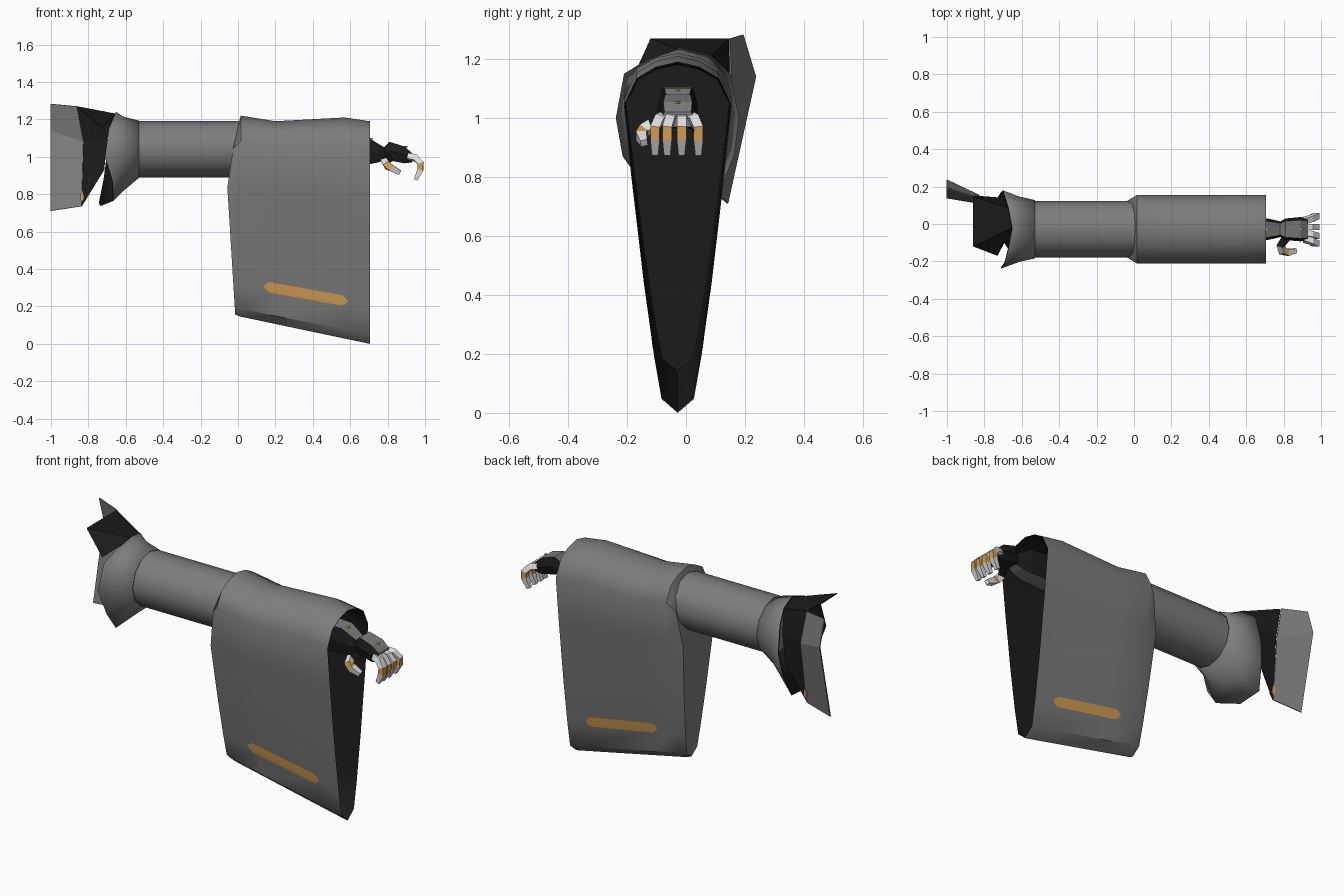
import bpy, bmesh, math
from mathutils import Vector
from mathutils.bvhtree import BVHTree

if "Cube" in bpy.data.objects:
    bpy.data.objects.remove(bpy.data.objects["Cube"])


def mat(name, r, g, b):
    m = bpy.data.materials.new(name)
    m.diffuse_color = (r, g, b, 1)
    m.use_nodes = True
    m.node_tree.nodes["Principled BSDF"].inputs["Base Color"].default_value = m.diffuse_color
    return m


GREY = mat("cloth_grey", 0.205, 0.205, 0.205)
BLACK = mat("lining_black", 0.011, 0.011, 0.011)
ORANGE = mat("trim_orange", 0.66, 0.34, 0.085)
WHITE = mat("finger_white", 0.75, 0.75, 0.75)


def make(name, verts, faces, mats, indices=None, angle=None):
    me = bpy.data.meshes.new(name)
    me.from_pydata([tuple(v) for v in verts], [], faces)
    for m in mats:
        me.materials.append(m)
    for i, k in enumerate(indices or []):
        me.polygons[i].material_index = k
    bm = bmesh.new()
    bm.from_mesh(me)
    bmesh.ops.recalc_face_normals(bm, faces=bm.faces)
    bm.to_mesh(me)
    bm.free()
    ob = bpy.data.objects.new(name, me)
    bpy.context.collection.objects.link(ob)
    if angle:
        bpy.ops.object.select_all(action='DESELECT')
        ob.select_set(True)
        bpy.context.view_layer.objects.active = ob
        bpy.ops.object.shade_smooth_by_angle(angle=math.radians(angle))
    return ob


def loft(name, rings, mats, start=True, end=True, bands=None, angle=None):
    """Skin equal closed rings; caps are strips joining the two sides of a ring."""
    n = len(rings[0])
    verts = [p for r in rings for p in r]
    faces, idx = [], []
    for i in range(len(rings) - 1):
        for j in range(n):
            k = (j + 1) % n
            faces.append((i*n + j, i*n + k, (i+1)*n + k, (i+1)*n + j))
            idx.append(bands[i] if bands else 0)
    for use, base, band in ((start, 0, 0), (end, len(verts) - n, -1)):
        if not use:
            continue
        for i in range(n // 2):
            loop = dict.fromkeys((i, i + 1, n - i - 1, (n - i) % n))
            if len(loop) > 2:
                faces.append(tuple(base + v for v in loop))
                idx.append(bands[band] if bands else 0)
    return make(name, verts, faces, mats, idx, angle)


def mirrored(half):
    """Half outline from top to bottom, completed on the other side."""
    return half + [(-a, b) for a, b in reversed(half[1:-1])]


def oval(x, y, z, ry, rz, n=12):
    return [(x, y + ry*math.sin(2*math.pi*j/n), z + rz*math.cos(2*math.pi*j/n)) for j in range(n)]


# Hanging sleeve
CY = -0.028
outline = mirrored([(0, 1), (0.075, 0.985), (0.14, 0.952), (0.183, 0.875), (0.157, 0.67),
                    (0.115, 0.37), (0.08, 0.16), (0.055, 0.04), (0, 0)])


def sleeve_ring(x, bottom, top, width, lean=False):
    ring = []
    for a, f in outline:
        dx = 0
        if lean:
            dx = -0.045*f/0.72 if f < 0.72 else -0.045 + 0.06*(f - 0.72)/0.28
        ring.append((x + dx, CY + a*width, bottom + f*(top - bottom)))
    return ring


sleeve = loft("sleeve", [sleeve_ring(-0.015, 0.157, 1.17, 0.86, True),
                         sleeve_ring(0.015, 0.145, 1.22, 1),
                         sleeve_ring(0.2, 0.106, 1.19, 1),
                         sleeve_ring(0.57, 0.028, 1.21, 1),
                         sleeve_ring(0.705, 0.0, 1.19, 1)], [GREY], end=False, angle=40)

# Dark inside of the sleeve
loft("sleeve_lining", [sleeve_ring(0.06, 0.142, 1.18, 0.95), sleeve_ring(0.2, 0.114, 1.18, 0.97),
                       sleeve_ring(0.57, 0.036, 1.2, 0.97), sleeve_ring(0.706, 0.003, 1.187, 0.985)],
     [BLACK], end=False, angle=60)

# Slanted stripes laid on both sides of the sleeve
bm = bmesh.new()
bm.from_mesh(sleeve.data)
tree = BVHTree.FromBMesh(bm)
bm.free()
stations = [0.14, 0.168, 0.25, 0.35, 0.45, 0.557, 0.585]
for name, side in (("front_stripe", -1), ("back_stripe", 1)):
    verts, faces = [], []
    for i, x in enumerate(stations):
        h = 0.006 if i in (0, len(stations) - 1) else 0.028
        zc = 0.307 - (x - 0.14)*0.18
        for k in range(7):
            z = zc + h*(k/3 - 1)
            hit = tree.ray_cast(Vector((x, side*2, z)), Vector((0, -side, 0)))[0]
            y = hit.y if hit else CY + side*0.1
            verts.append((x, y + side*0.004, z))
    for i in range(len(stations) - 1):
        for k in range(6):
            a = i*7 + k
            faces.append((a, a+1, a+8, a+7) if side > 0 else (a, a+7, a+8, a+1))
    make(name, verts, faces, [ORANGE])

# Upper arm tube
loft("upper_arm", [oval(x, CY, 1.04, 0.152, 0.15) for x in (-0.56, 0.02)], [GREY], angle=40)

# Flared cuff with a ragged rim, cut further back at the front
rim = [(-0.65, -0.02, 1.24), (-0.67, 0.085, 1.215), (-0.69, 0.15, 1.15), (-0.70, 0.18, 1.0),
       (-0.715, 0.165, 0.88), (-0.74, 0.115, 0.75), (-0.735, CY, 0.737), (-0.665, -0.14, 0.765),
       (-0.67, -0.215, 0.87), (-0.71, -0.238, 1.0), (-0.69, -0.21, 1.15), (-0.67, -0.13, 1.2)]
inner = oval(-0.53, CY, 1.04, 0.156, 0.153)
mid = [(-0.615, CY + 0.175*math.sin(t*math.pi/6),
        1.04 + (0.175 if math.cos(t*math.pi/6) > 0 else 0.225)*math.cos(t*math.pi/6)) for t in range(12)]
cuff = loft("cuff", [inner, mid, rim], [GREY, BLACK], start=False, end=False, angle=35)
s = cuff.modifiers.new("lining", 'SOLIDIFY')
s.thickness = 0.006
s.offset = -1
s.material_offset = 1
s.material_offset_rim = 1

# Shoulder lining between cuff and shoulder plate
lin = [(-0.86, -0.12, 1.27), (-0.86, 0.145, 1.27), (-0.825, 0.15, 1.08), (-0.835, 0.113, 0.735),
       (-0.73, -0.17, 1.16), (-0.65, -0.02, 1.23), (-0.67, 0.085, 1.212), (-0.70, 0.14, 1.1),
       (-0.715, 0.135, 0.93)]
shoulder = make("shoulder_lining", lin, [(0, 4, 5), (0, 5, 6, 1), (1, 6, 7, 2), (2, 7, 8, 3)], [BLACK])
shoulder.modifiers.new("thick", 'SOLIDIFY').thickness = 0.004

# Shoulder plate at the back
plate = [(-0.86, 0.15, 1.27), (-0.825, 0.155, 1.08), (-0.835, 0.115, 0.735),
         (-1.0, 0.195, 1.283), (-1.0, 0.238, 1.14), (-1.0, 0.143, 0.71)]
back = make("shoulder_plate", plate, [(0, 1, 4, 3), (1, 2, 5, 4)], [GREY])
back.modifiers.new("thick", 'SOLIDIFY').thickness = 0.006

# Small diamond on the plate edge
loft("diamond", [[(-0.84, y, 0.75), (-0.822, y, 0.775), (-0.828, y + 0.004, 0.82),
                  (-0.842, y + 0.004, 0.8)] for y in (0.1, 0.122)], [ORANGE])


# Wrist and hand: grey on top, bottom and front, black on the sides
def box_ring(x, y, z, wy, wz, top=0.75):
    pts = [(-0.5*top, 0.5), (0.5*top, 0.5), (0.5, 0), (0.5*top, -0.5), (-0.5*top, -0.5), (-0.5, 0)]
    return [(x, y + a*wy, z + b*wz) for a, b in pts]


def black_sides(ob, bottom_black):
    for p in ob.data.polygons:
        n = p.normal
        grey = n.z > 0.6 or n.x > 0.6 or (n.z < -0.6 and not bottom_black)
        p.material_index = 0 if grey else 1


HY = -0.028
wrist = loft("wrist", [box_ring(0.5, HY, 1.03, 0.14, 0.15), box_ring(0.7, HY, 1.03, 0.12, 0.14),
                       box_ring(0.75, HY, 1.02, 0.1, 0.1), box_ring(0.79, HY, 1.015, 0.08, 0.06)],
             [GREY, BLACK])
black_sides(wrist, False)
palm = loft("palm", [box_ring(0.78, HY, 1.02, 0.08, 0.06), box_ring(0.81, HY, 1.03, 0.115, 0.1),
                     box_ring(0.89, HY, 1.01, 0.13, 0.09), box_ring(0.93, HY, 0.995, 0.12, 0.05)],
            [GREY, BLACK])
black_sides(palm, True)

# Tiny studs on the back of the hand and the wrist
for name, x, z in (("hand_stud", 0.895, 1.055), ("wrist_stud", 0.71, 1.097)):
    loft(name, [[(x - 0.01, HY, h), (x, HY - 0.008, h), (x + 0.01, HY, h), (x, HY + 0.008, h)]
                for h in (z - 0.006, z + 0.003)], [ORANGE])


def finger(name, path, r, bands):
    """Tapered square chain following a path."""
    pts = [Vector(p) for p in path]
    rings = []
    for i, p in enumerate(pts):
        d = (pts[min(i + 1, len(pts) - 1)] - pts[max(i - 1, 0)]).normalized()
        side = d.cross(Vector((1, 0, 0.5))).normalized()
        up = side.cross(d)
        s = r*(0.65 if i == len(pts) - 1 else 1)
        rings.append([p + side*s*a + up*s*b for a, b in ((-1, -1), (1, -1), (1, 1), (-1, 1))])
    loft(name, rings, [WHITE, ORANGE, BLACK], bands=bands)


curl = [(0.91, 1.0), (0.95, 0.993), (0.977, 0.965), (0.975, 0.93), (0.95, 0.877)]
for name, y0, y1 in (("index_finger", -0.08, -0.105), ("middle_finger", -0.048, -0.064),
                     ("ring_finger", -0.015, -0.015), ("little_finger", 0.018, 0.042)):
    path = [(x, y0 + (y1 - y0)*min(1, i/2), z) for i, (x, z) in enumerate(curl)]
    finger(name, path, 0.016, [0, 0, 1, 0])
finger("thumb", [(0.81, -0.08, 0.99), (0.785, -0.115, 0.975), (0.795, -0.145, 0.957),
                 (0.82, -0.152, 0.94), (0.865, -0.142, 0.915)], 0.018, [2, 0, 1, 0])
